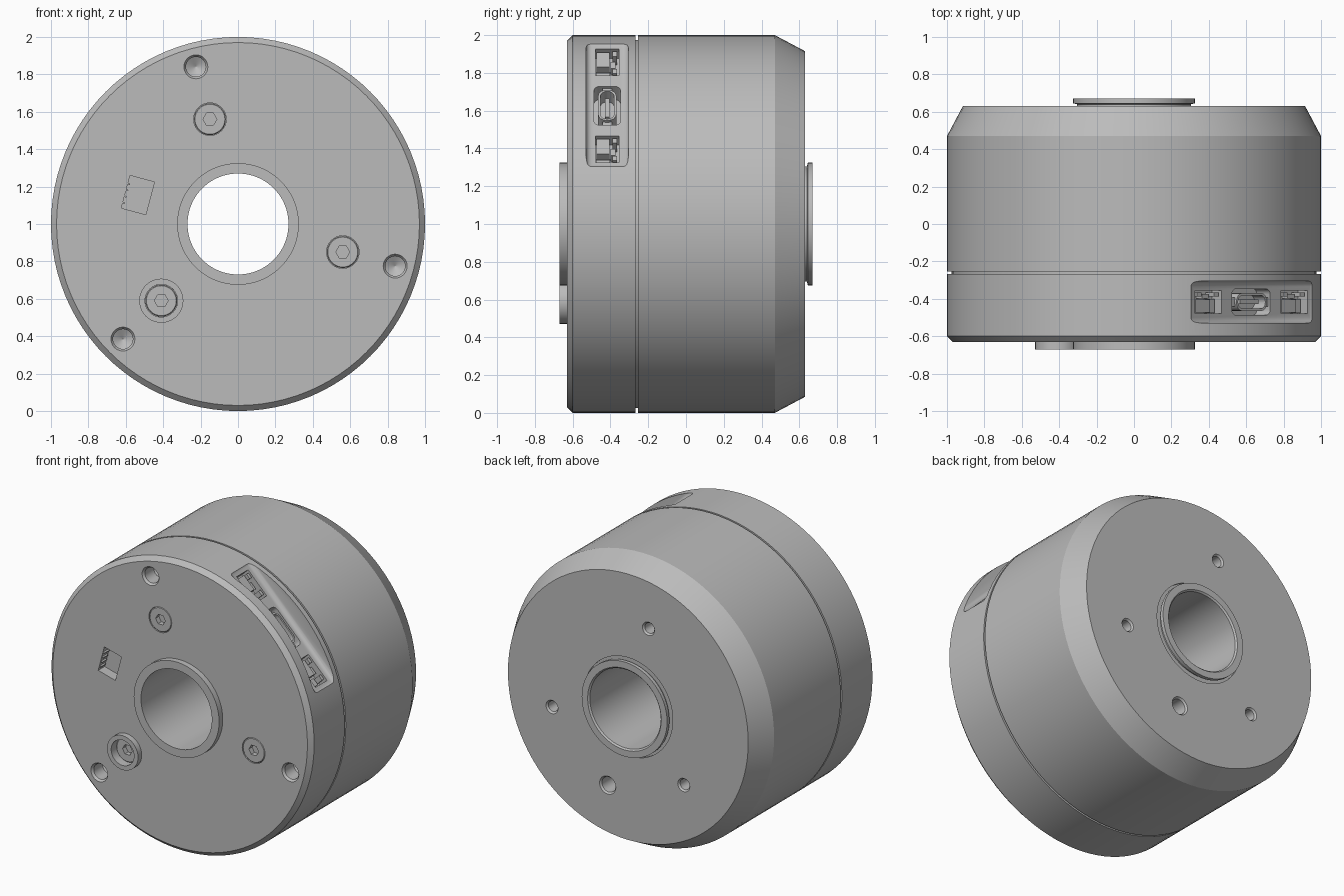
import bpy, bmesh
from math import radians, cos, sin, pi
from mathutils import Vector, Matrix

if "Cube" in bpy.data.objects:
    bpy.data.objects.remove(bpy.data.objects["Cube"], do_unlink=True)

grey = bpy.data.materials.new("plain_grey")
grey.use_nodes = True
grey.diffuse_color = (0.5, 0.5, 0.5, 1)
grey.node_tree.nodes["Principled BSDF"].inputs["Base Color"].default_value = (0.5, 0.5, 0.5, 1)

AXIS = Vector((0, 0, 1))


def finish(name, bm):
    bmesh.ops.recalc_face_normals(bm, faces=bm.faces)
    mesh = bpy.data.meshes.new(name)
    bm.to_mesh(mesh)
    bm.free()
    mesh.materials.append(grey)
    ob = bpy.data.objects.new(name, mesh)
    bpy.context.collection.objects.link(ob)
    return ob


def lathe(name, profile, x=0, z=1, sides=64, closed=True):
    """Revolve (radius, y) points about a y-parallel line."""
    bm = bmesh.new()
    vs = [bm.verts.new((x + r, y, z)) for r, y in profile]
    pairs = list(zip(vs, vs[1:] + vs[:1])) if closed else list(zip(vs, vs[1:]))
    edges = [bm.edges.new(p) for p in pairs]
    bmesh.ops.spin(bm, geom=vs + edges, cent=(x, 0, z), axis=(0, 1, 0),
                   angle=2 * pi, steps=sides, use_merge=True)
    bmesh.ops.remove_doubles(bm, verts=bm.verts, dist=1e-5)
    return finish(name, bm)


def plug(name, profile, x, z, sides=32):
    """Solid of revolution that closes on its own axis."""
    return lathe(name, [(0, profile[0][1])] + profile + [(0, profile[-1][1])],
                 x, z, sides, closed=False)


def box(name, t, y, n, size, angle, bevel=0.0, vertical_only=False):
    """Box turned about the motor axis: t tangential, n outward."""
    bm = bmesh.new()
    bmesh.ops.create_cube(bm, size=1)
    bmesh.ops.scale(bm, vec=size, verts=bm.verts)
    if bevel:
        edges = [e for e in bm.edges if not vertical_only
                 or abs(e.verts[0].co.z - e.verts[1].co.z) > 1e-4]
        bmesh.ops.bevel(bm, geom=edges, offset=bevel, segments=4, profile=0.5,
                        affect='EDGES')
    bmesh.ops.translate(bm, vec=(t, y, n), verts=bm.verts)
    bmesh.ops.transform(bm, verts=bm.verts, matrix=Matrix.Translation(AXIS)
                        @ Matrix.Rotation(radians(angle), 4, 'Y'))
    return finish(name, bm)


def cut(ob, cutters):
    """Subtract the cutters, bake the result and drop the cutters."""
    for c in cutters:
        c.hide_render = True
        m = ob.modifiers.new("cut", 'BOOLEAN')
        m.operation, m.solver, m.object = 'DIFFERENCE', 'EXACT', c
    dg = bpy.context.evaluated_depsgraph_get()
    mesh = bpy.data.meshes.new_from_object(ob.evaluated_get(dg))
    ob.modifiers.clear()
    ob.data = mesh
    for c in cutters:
        bpy.data.objects.remove(c, do_unlink=True)


def polar(radius, degrees):
    a = radians(degrees)
    return radius * cos(a), 1 + radius * sin(a)


FRONT, BACK, BORE, BOSS = -0.63, 0.63, 0.27, 0.325
spokes = (105, -15, 225)

# Main bodies
cover = lathe("front_cover", [(BORE, -0.67), (BOSS, -0.67), (BOSS, FRONT), (0.97, FRONT),
                              (1, -0.6), (1, -0.268), (0.975, -0.268), (0.975, -0.255),
                              (BORE, -0.255)], sides=96)
rotor = lathe("rotor_housing", [(BORE, -0.255), (1, -0.255), (1, 0.47), (0.915, BACK),
                                (0.34, BACK), (0.34, 0.62), (0.305, 0.62), (0.305, 0.64),
                                (BOSS, 0.645), (BOSS, 0.67), (0.28, 0.67), (BORE, 0.66)],
              sides=96)

# Raised collar round the lower screw
cx, cz = polar(0.58, spokes[2])
lathe("screw_collar", [(0.087, -0.67), (0.118, -0.67), (0.118, -0.62), (0.087, -0.62)],
      cx, cz, 40)

# Openings in the front cover
holes = []
for a in spokes:
    x, z = polar(0.87, a)
    holes.append(plug("mount_cut", [(0.064, -0.65), (0.064, FRONT), (0.053, -0.615),
                                    (0.053, -0.52), (0.001, -0.49)], x, z))
    x, z = polar(0.58, a)
    holes.append(plug("screw_cut", [(0.087, -0.66), (0.087, -0.58)], x, z))
SLOT = (-0.557, 0.011)
holes.append(box("slot_cut", SLOT[0], -0.62, SLOT[1], (0.135, 0.12, 0.18), 15))

# Port recess with three sockets
PY, FLOOR, small = -0.417, 0.885, 0.325
holes.append(box("recess_cut", 0, PY, FLOOR + 0.15, (0.95, 0.225, 0.3), 45, 0.03))
holes.append(box("wide_port_cut", 0, PY, FLOOR, (0.29, 0.14, 0.2), 45, 0.03, True))
for s in (-1, 1):
    holes.append(box("small_port_cut", s * small, PY, FLOOR, (0.2, 0.125, 0.14), 45))
cut(cover, holes)

# Socket screws, with the lower one sunk in its collar
for i, a in enumerate(spokes):
    x, z = polar(0.58, a)
    top = FRONT + (0.012 if i == 2 else 0.001)
    screw = plug("screw_head", [(0.08, top), (0.085, top + 0.005), (0.085, -0.575)], x, z)
    cut(screw, [plug("hex_cut", [(0.037, -0.7), (0.037, top + 0.035)], x, z, 6)])

# Comb of contacts on the slot wall
for k in range(4):
    box("slot_contact", SLOT[0] - 0.062, -0.6, SLOT[1] - 0.06 + k * 0.035,
        (0.012, 0.05, 0.008), 15)

# Small plug sockets: housing, side tab and pins
for s in (-1, 1):
    t = s * small
    box("socket_body", t - 0.03, PY - 0.022, FLOOR - 0.04, (0.11, 0.07, 0.06), 45)
    box("socket_ledge", t + 0.065, PY - 0.022, FLOOR - 0.055, (0.05, 0.075, 0.03), 45)
    box("socket_key", t, PY + 0.03, FLOOR - 0.045, (0.05, 0.025, 0.045), 45)
    for k in (-1, 1):
        box("socket_pin", t + k * 0.065, PY + 0.04, FLOOR - 0.035, (0.035, 0.022, 0.065), 45)

# Wide port: rounded shell with a tongue and two end posts
shell = box("port_shell", 0, PY, FLOOR - 0.045, (0.23, 0.096, 0.1), 45, 0.045, True)
cut(shell, [box("shell_cut", 0, PY, FLOOR, (0.206, 0.072, 0.15), 45, 0.034, True)])
box("port_tongue", 0, PY, FLOOR - 0.05, (0.14, 0.024, 0.07), 45)
for s in (-1, 1):
    box("port_post", s * 0.125, PY, FLOOR - 0.05, (0.03, 0.05, 0.08), 45)

# Threaded holes in the rear face, one of them wider
rear = []
for a, r in [(a, 0.036) for a in spokes] + [(-75, 0.052)]:
    x, z = polar(0.6, a)
    rear.append(plug("rear_cut", [(r + 0.01, 0.65), (r + 0.01, BACK), (r, 0.618),
                                  (r, 0.5), (0.001, 0.48)], x, z))
cut(rotor, rear)

# Smooth shading with crisp edges
bpy.ops.object.select_all(action='DESELECT')
for ob in bpy.context.collection.objects:
    if ob.type == 'MESH' and grey.name in ob.data.materials:
        ob.select_set(True)
        bpy.context.view_layer.objects.active = ob
bpy.ops.object.shade_smooth_by_angle(angle=radians(25))
